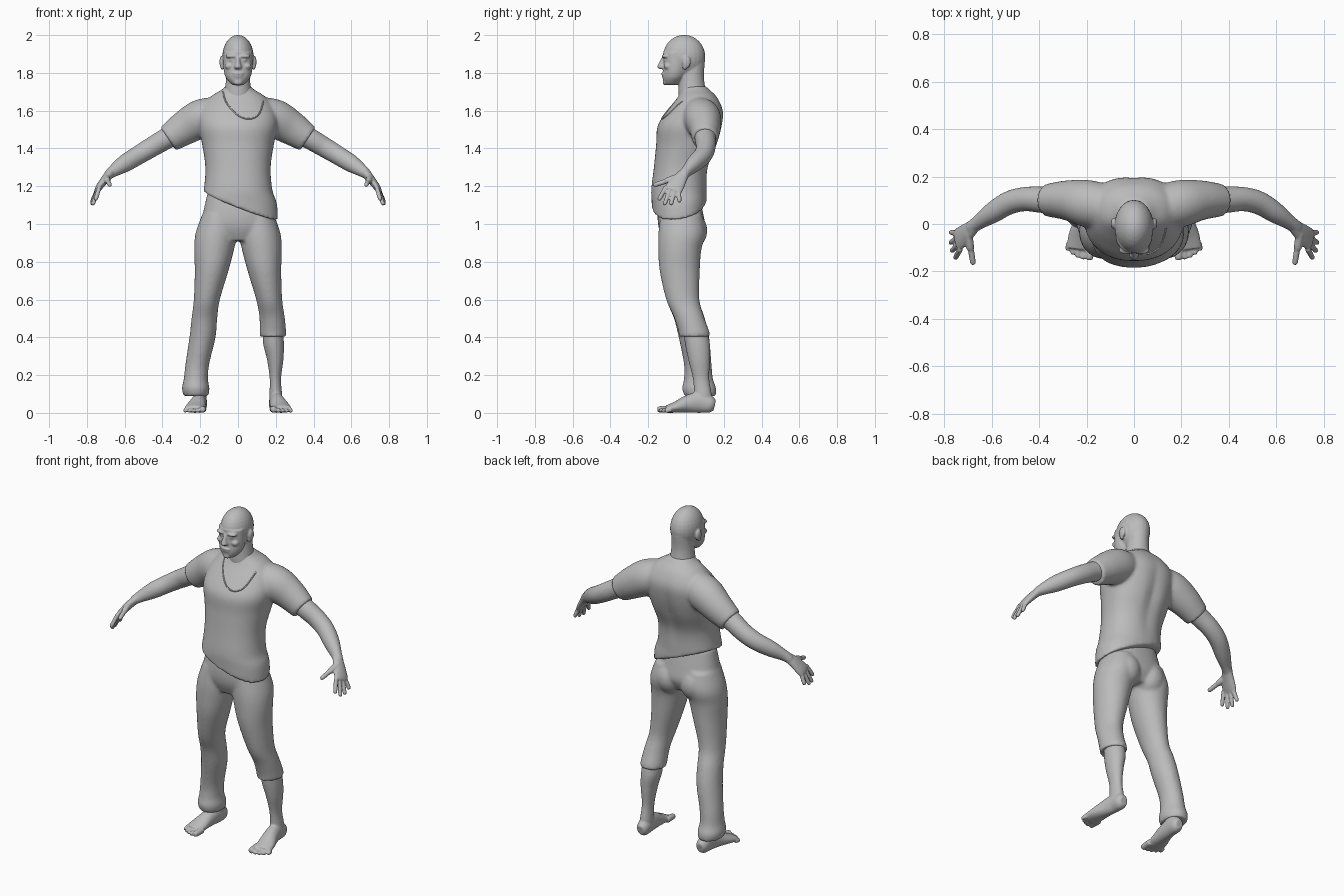
import bpy, bmesh, math
from mathutils import Vector, Matrix

cube = bpy.data.objects.get("Cube")
if cube:
    bpy.data.objects.remove(cube)

grey = bpy.data.materials.new("plain_grey")
grey.use_nodes = True
COLOUR = (0.5, 0.5, 0.5, 1)
grey.diffuse_color = COLOUR
grey.node_tree.nodes["Principled BSDF"].inputs["Base Color"].default_value = COLOUR

X, Y, Z = Vector((1, 0, 0)), Vector((0, 1, 0)), Vector((0, 0, 1))


def spline(points, steps=5):
    """Smooth curve through number tuples of any length."""
    p = [points[0]] + list(points) + [points[-1]]
    out = []
    for i in range(1, len(p) - 2):
        for s in range(steps):
            t = s / steps
            out.append([b + 0.5 * t * (c - a + t * (2*a - 5*b + 4*c - d + t * (3*(b - c) + d - a)))
                        for a, b, c, d in zip(p[i-1], p[i], p[i+1], p[i+2])])
    return out + [list(points[-1])]


def tube(bm, stations, side=X, flat=False, sx=1, power=1, n=28):
    """Loft ellipses (x, y, z, radius along side, other radius)."""
    path = spline(stations)
    mids = [Vector(s[:3]) for s in path]
    rings = []
    for i, s in enumerate(path):
        t = Z if flat else (mids[min(i+1, len(mids)-1)] - mids[max(i-1, 0)]).normalized()
        u = (side - t * side.dot(t)).normalized()
        v = t.cross(u)
        ring = []
        for k in range(n):
            a = 2 * math.pi * k / n
            c, d = (math.copysign(abs(f) ** power, f) for f in (math.cos(a), math.sin(a)))
            co = mids[i] + u * s[3] * c + v * s[4] * d
            co.x *= sx
            ring.append(bm.verts.new(co))
        rings.append(ring)
    for a, b in zip(rings, rings[1:]):
        for k in range(n):
            m = (k + 1) % n
            bm.faces.new((a[k], a[m], b[m], b[k]))
    bm.faces.new(rings[0][::-1])
    bm.faces.new(rings[-1])


def ball(bm, centre, radii, sx=1):
    m = Matrix.Translation((centre[0] * sx, *centre[1:])) @ Matrix.Diagonal((*radii, 1))
    bmesh.ops.create_uvsphere(bm, u_segments=24, v_segments=16, radius=1, matrix=m)


def digit(bm, base, tip, r, sx=1):
    """Finger or toe with a rounded end."""
    base, tip = Vector(base), Vector(tip)
    tube(bm, [(*base.lerp(tip, f), r * g, r * g) for f, g in ((0, 1), (0.5, 1), (0.9, 0.9), (1, 0.5))],
         side=Vector((0.3, 0.4, 0.8)), sx=sx, n=12)


def finish(name, bm, voxel, smooth):
    """Fuse the overlapping pieces into one soft skin."""
    bmesh.ops.recalc_face_normals(bm, faces=bm.faces)
    me = bpy.data.meshes.new(name)
    bm.to_mesh(me)
    bm.free()
    me.materials.append(grey)
    for p in me.polygons:
        p.use_smooth = True
    ob = bpy.data.objects.new(name, me)
    bpy.context.collection.objects.link(ob)
    r = ob.modifiers.new("fuse", 'REMESH')
    r.mode, r.voxel_size, r.use_smooth_shade = 'VOXEL', voxel, True
    s = ob.modifiers.new("soften", 'SMOOTH')
    s.factor, s.iterations = 0.5, smooth
    return ob


# Shirt: torso cut at a slanting hem, then sleeves
bm = bmesh.new()
tube(bm, [(0, -.035, .94, .215, .14), (0, -.035, 1.1, .207, .146), (0, -.037, 1.18, .182, .147),
          (0, -.025, 1.3, .173, .145), (0, .005, 1.42, .19, .163), (0, .022, 1.52, .21, .172),
          (0, .05, 1.6, .2, .148), (0, .06, 1.67, .15, .105), (0, .05, 1.71, .088, .075),
          (0, .04, 1.73, .065, .065)], flat=True, power=.9, n=48)
for v in bm.verts:
    # spine hollow
    if v.co.y > .03:
        v.co.y -= .016 * math.exp(-(v.co.x / .035) ** 2) * max(0, 1 - abs(v.co.z - 1.42) / .25)
cut = bmesh.ops.bisect_plane(bm, geom=bm.verts[:] + bm.edges[:] + bm.faces[:], plane_co=(0, -.17, 1.085),
                             plane_no=(.39, -.15, 1), clear_inner=True)
bmesh.ops.holes_fill(bm, edges=[e for e in bm.edges if e.is_boundary])
for sx in (1, -1):
    tube(bm, [(.08, .06, 1.59, .09, .085), (.19, .085, 1.56, .1, .102), (.28, .1, 1.51, .085, .092),
              (.37, .1, 1.45, .068, .074)], side=Y, sx=sx)
shirt = finish("shirt", bm, .009, 7)

# Trousers: hips, a short left leg and a long right leg with a loose cuff
bm = bmesh.new()
tube(bm, [(0, -.035, 1.17, .16, .1), (0, -.03, 1.06, .185, .12), (0, -.022, .98, .2, .122),
          (0, -.025, .91, .13, .09)], flat=True, power=.9, n=40)
thigh = [(.1, -.025, 1.05, .09, .11), (.115, -.022, .95, .11, .124), (.127, -.033, .86, .105, .114),
         (.14, -.033, .75, .089, .106), (.165, -.017, .6, .069, .088)]
tube(bm, thigh + [(.18, .015, .51, .067, .08), (.185, .042, .43, .07, .082), (.185, .044, .405, .07, .082)],
     flat=True)
tube(bm, thigh + [(.178, .018, .5, .068, .082), (.188, .042, .4, .069, .081), (.215, .062, .26, .063, .073),
                  (.223, .066, .18, .064, .077), (.224, .07, .13, .073, .09), (.222, .075, .09, .066, .084)],
     flat=True, sx=-1)
for sx in (1, -1):
    ball(bm, (.085, .025, .965), (.085, .088, .1), sx)
finish("trousers", bm, .009, 5)

# Head and neck
bm = bmesh.new()
ball(bm, (0, -.01, 1.886), (.083, .112, .115))
tube(bm, [(0, -.055, 1.91, .076, .066), (0, -.055, 1.83, .077, .066), (0, -.062, 1.78, .067, .062),
          (0, -.073, 1.747, .042, .044), (0, -.075, 1.735, .025, .028)], flat=True)
tube(bm, [(0, .035, 1.86, .06, .065), (0, .03, 1.78, .062, .065), (0, .033, 1.7, .073, .073),
          (0, .045, 1.62, .1, .08)], flat=True)
tube(bm, [(0, -.115, 1.885, .01, .012), (0, -.127, 1.855, .012, .016), (0, -.13, 1.83, .02, .022),
          (0, -.122, 1.82, .012, .014)], flat=True, n=16)
ball(bm, (0, -.12, 1.796), (.03, .011, .007))
ball(bm, (0, -.118, 1.782), (.026, .01, .007))
ball(bm, (0, -.108, 1.75), (.024, .016, .016))
for sx in (1, -1):
    ball(bm, (.032, -.108, 1.888), (.034, .02, .011), sx)
    ball(bm, (.032, -.108, 1.868), (.014, .012, .008), sx)
    ball(bm, (.045, -.097, 1.835), (.025, .02, .018), sx)
    ball(bm, (.087, .002, 1.857), (.011, .023, .033), sx)
    ball(bm, (.083, -.006, 1.832), (.009, .014, .016), sx)
finish("head", bm, .005, 3)

FINGERTIPS = [(.755, -.145, 1.125), (.77, -.115, 1.1), (.776, -.08, 1.1), (.774, -.035, 1.115)]
for sx, label in ((1, "left"), (-1, "right")):
    # Bare arm and hand
    bm = bmesh.new()
    tube(bm, [(.26, .1, 1.52, .06, .06), (.38, .102, 1.452, .056, .056), (.46, .105, 1.405, .051, .053),
              (.53, .088, 1.363, .049, .05), (.6, .045, 1.32, .043, .046), (.66, .004, 1.28, .03, .032),
              (.69, -.018, 1.256, .03, .024)], side=Y, sx=sx)
    tube(bm, [(.675, -.008, 1.27, .029, .024), (.705, -.035, 1.235, .04, .022),
              (.735, -.06, 1.195, .048, .018), (.748, -.071, 1.175, .045, .013)], side=Y, sx=sx)
    first, last = Vector((.733, -.105, 1.198)), Vector((.75, -.038, 1.17))
    for i, tip in enumerate(FINGERTIPS):
        digit(bm, first.lerp(last, i / 3), tip, .012, sx)
    digit(bm, (.7, -.04, 1.25), (.69, -.11, 1.225), .018, sx)
    digit(bm, (.69, -.1, 1.228), (.678, -.172, 1.205), .013, sx)
    finish(label + "_arm", bm, .005, 3)

    # Bare shin and foot with five toes
    bm = bmesh.new()
    tube(bm, [(.185, .045, .47, .05, .06), (.188, .06, .37, .055, .066), (.197, .07, .28, .043, .057),
              (.198, .08, .18, .03, .043), (.2, .09, .09, .034, .047), (.2, .09, .05, .034, .045)],
         flat=True, sx=sx)
    tube(bm, [(.2, .152, .04, .022, .028), (.2, .128, .045, .036, .045), (.203, .07, .055, .038, .055),
              (.212, .01, .047, .043, .047), (.224, -.05, .031, .052, .031), (.232, -.105, .019, .054, .019)],
         sx=sx)
    for i in range(5):
        r = .018 if i == 0 else .013 - i * .0005
        x = .189 + i * .022 + (.004 if i else 0)
        digit(bm, (x - .005, -.08, r + .003), (x, -.152 + i * i * .0025, r), r, sx)
    finish(label + "_lower_leg", bm, .005, 3)

# Neckline seam laid on the front of the shirt
bpy.context.view_layer.update()
surface = shirt.evaluated_get(bpy.context.evaluated_depsgraph_get())
seam = []
for x, z in spline([(-.08, 1.7), (-.06, 1.64), (0, 1.575), (.06, 1.556), (.11, 1.58), (.135, 1.65)]):
    hit, place, _, _ = surface.ray_cast(Vector((x, -1, z)), Y)
    if hit:
        seam.append(place)
if len(seam) > 1:
    cu = bpy.data.curves.new("neckline_seam", 'CURVE')
    cu.dimensions, cu.bevel_depth, cu.bevel_resolution = '3D', .004, 2
    line = cu.splines.new('POLY')
    line.points.add(len(seam) - 1)
    for p, co in zip(line.points, seam):
        p.co = (*co, 1)
    cu.materials.append(grey)
    bpy.context.collection.objects.link(bpy.data.objects.new("neckline_seam", cu))
